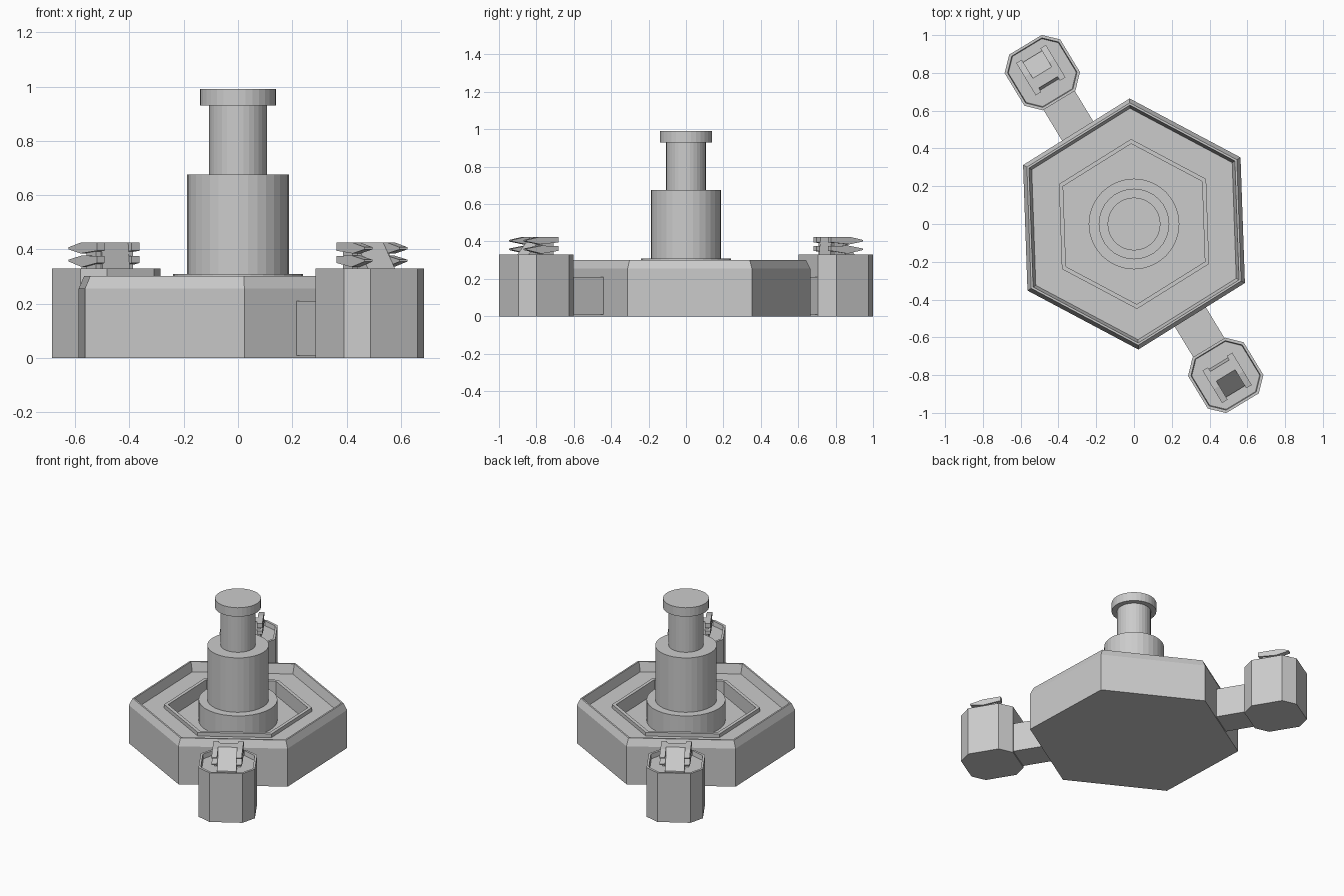
import bpy, bmesh, math
from math import cos, sin, radians
from mathutils import Matrix

if "Cube" in bpy.data.objects:
    bpy.data.objects.remove(bpy.data.objects["Cube"])


def finish(name, bm, matrix=None):
    bmesh.ops.remove_doubles(bm, verts=bm.verts, dist=1e-5)
    bmesh.ops.recalc_face_normals(bm, faces=bm.faces)
    if matrix:
        bm.transform(matrix)
    me = bpy.data.meshes.new(name)
    bm.to_mesh(me)
    bm.free()
    ob = bpy.data.objects.new(name, me)
    bpy.context.collection.objects.link(ob)
    return ob


def stack(name, rings, matrix=None):
    """Skin a list of equal-length closed loops and cap both ends."""
    bm = bmesh.new()
    vs = [[bm.verts.new(p) for p in r] for r in rings]
    n = len(vs[0])
    for a, b in zip(vs, vs[1:]):
        for i in range(n):
            j = (i + 1) % n
            bm.faces.new((a[i], a[j], b[j], b[i]))
    bm.faces.new(vs[0][::-1])
    bm.faces.new(vs[-1])
    return finish(name, bm, matrix)


def lathe(name, profile, sides, start=0.0):
    angles = [radians(start) + 2 * math.pi * i / sides for i in range(sides)]
    return stack(name, [[(r * cos(a), r * sin(a), z) for a in angles] for r, z in profile])


def prism(name, profile, t0, t1, matrix):
    """Extrude a (radial, z) outline sideways from t0 to t1."""
    return stack(name, [[(x, t, z) for x, z in profile] for t in (t0, t1)], matrix)


def pod_ring(s, z):
    h, c = 0.172 * s, 0.101 * s
    return [(x, y, z) for x, y in ((h, -c), (h, c), (c, h), (-c, h),
                                   (-h, c), (-h, -c), (-c, -h), (c, -h))]


# hexagonal tray with bevelled rim and an inner raised lip around a well
lathe("hex_base", [(0.665, 0), (0.665, 0.255), (0.642, 0.302), (0.63, 0.302),
                   (0.613, 0.24), (0.45, 0.24), (0.45, 0.265), (0.425, 0.265),
                   (0.425, 0.17)], 6, 92)

# stepped central column
lathe("column", [(0.24, 0.165), (0.24, 0.31), (0.187, 0.31), (0.187, 0.675),
                 (0.106, 0.675), (0.106, 0.93), (0.14, 0.93), (0.14, 0.99)], 32)

# two opposite pods, each on an arm and carrying a clip
for side, ang in (("back", 121.2), ("front", 301.2)):
    turn = Matrix.Rotation(radians(ang), 4, 'Z')
    at_pod = turn @ Matrix.Translation((0.937, 0, 0))

    prism(side + "_arm", [(0.5, 0.01), (0.8, 0.01), (0.8, 0.21), (0.5, 0.21)],
          -0.097, 0.097, turn)
    stack(side + "_pod", [pod_ring(1, 0), pod_ring(1, 0.33),
                          pod_ring(0.92, 0.33), pod_ring(0.90, 0.30)], at_pod)

    # sloping clip block
    prism(side + "_clip_block", [(-0.075, 0.29), (-0.06, 0.425), (0.0, 0.425),
                                 (0.03, 0.39), (0.10, 0.31), (0.10, 0.29)],
          -0.058, 0.058, at_pod)
    # tapered jaws on both sides, upper and lower
    for s in (-1, 1):
        t0, t1 = s * 0.058, s * 0.092
        prism(side + "_upper_jaw", [(-0.085, 0.395), (0.03, 0.385), (0.115, 0.40),
                                    (0.115, 0.408), (0.03, 0.425), (-0.085, 0.425)],
              t0, t1, at_pod)
        prism(side + "_lower_jaw", [(-0.085, 0.35), (0.02, 0.335), (0.115, 0.355),
                                    (0.115, 0.362), (0.02, 0.378), (-0.085, 0.375)],
              t0, t1, at_pod)
        prism(side + "_jaw_hinge", [(-0.06, 0.29), (0.01, 0.29), (0.01, 0.41), (-0.06, 0.41)],
              t0, s * 0.08, at_pod)
